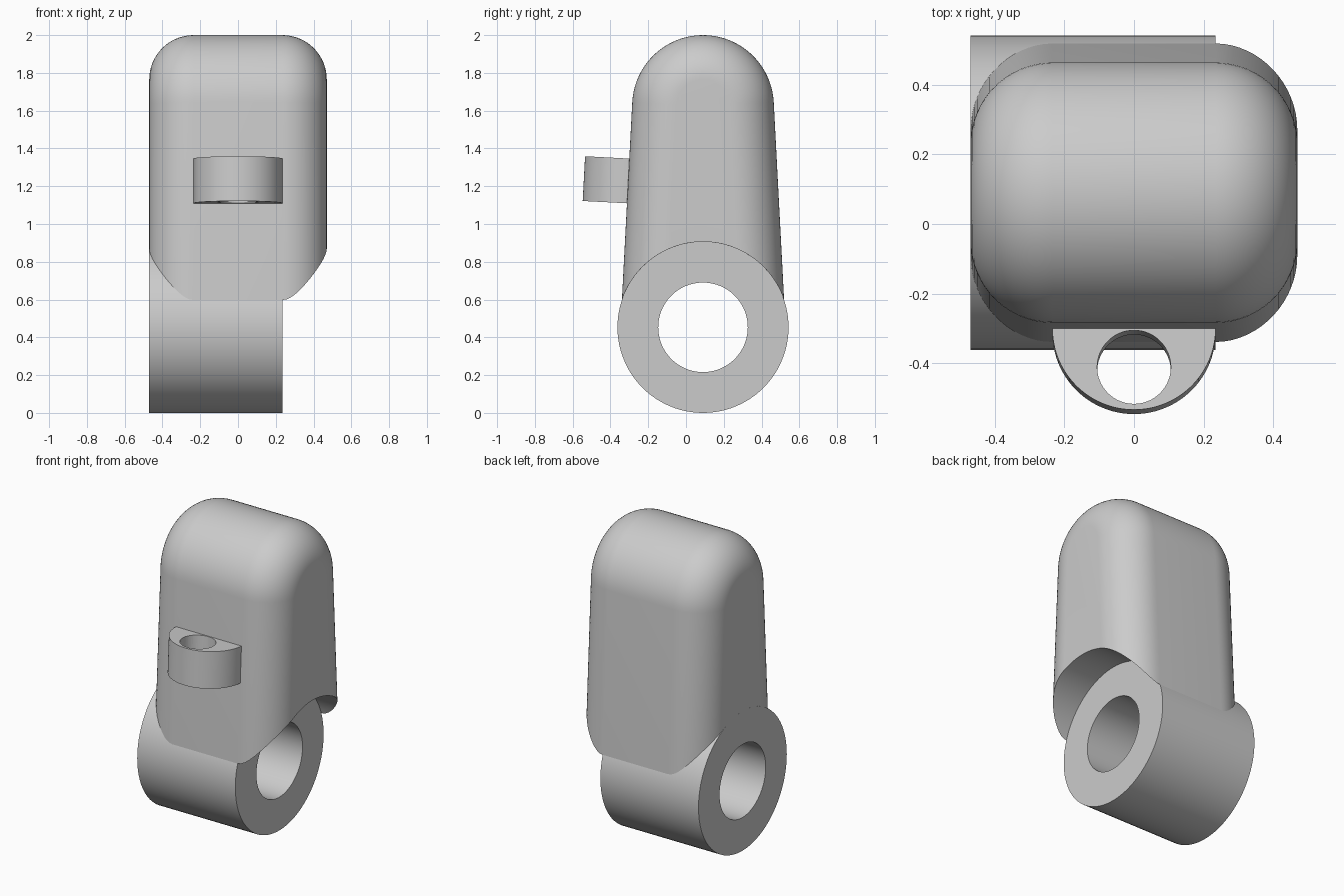
import bpy, bmesh
from math import sin, cos, tan, asin, sqrt, pi, radians
from mathutils import Matrix

cube = bpy.data.objects.get("Cube")
if cube:
    bpy.data.objects.remove(cube, do_unlink=True)

grey = bpy.data.materials.new("light grey")
grey.use_nodes = True
colour = (0.6, 0.6, 0.6, 1)
grey.diffuse_color = colour
grey.node_tree.nodes["Principled BSDF"].inputs["Base Color"].default_value = colour

AXIS_Y, AXIS_Z = 0.09, 0.453      # barrel axis
BARREL_R, BORE_R = 0.453, 0.237
HALF_X, FILLET = 0.47, 0.235
DOME_R, DOME_Z = 0.375, 1.625
DRAFT = radians(3)


def make(name, bm):
    bmesh.ops.recalc_face_normals(bm, faces=bm.faces[:])
    mesh = bpy.data.meshes.new(name)
    bm.to_mesh(mesh)
    bm.free()
    mesh.materials.append(grey)
    ob = bpy.data.objects.new(name, mesh)
    bpy.context.collection.objects.link(ob)
    return ob


def smooth(ob):
    bpy.ops.object.select_all(action='DESELECT')
    ob.select_set(True)
    bpy.context.view_layer.objects.active = ob
    bpy.ops.object.shade_smooth_by_angle(angle=radians(30))


def loft(bm, loops, closed=False):
    pairs = list(zip(loops, loops[1:] + loops[:1]))
    for a, b in pairs if closed else pairs[:-1]:
        for i in range(len(a)):
            j = (i + 1) % len(a)
            bm.faces.new((a[i], a[j], b[j], b[i]))


def circle(bm, x, r, n=96):
    return [bm.verts.new((x, AXIS_Y + r * cos(2 * pi * i / n),
                          AXIS_Z + r * sin(2 * pi * i / n))) for i in range(n)]


# Barrel: a thick tube along x
bm = bmesh.new()
x0, x1 = -HALF_X, FILLET
loft(bm, [circle(bm, x0, BARREL_R), circle(bm, x1, BARREL_R),
          circle(bm, x1, BORE_R), circle(bm, x0, BORE_R)], closed=True)
smooth(make("barrel", bm))


# Body: drafted, domed section with an arched underside, shrunk toward each end
def section(bm, x, inset):
    r = DOME_R - inset
    z = 0.7
    for _ in range(20):           # where the drafted wall meets the barrel
        w = (r + (DOME_Z - z) * sin(DRAFT)) / cos(DRAFT)
        z = AXIS_Z + sqrt(BARREL_R ** 2 - w ** 2)
    half = asin(w / BARREL_R)
    pts = []
    n = 40
    for i in range(n + 1):        # dome
        a = DRAFT + (pi - 2 * DRAFT) * i / n
        pts.append((r * cos(a), DOME_Z + r * sin(a)))
    for i in range(n + 1):        # arch
        a = -half + 2 * half * i / n
        pts.append((BARREL_R * sin(a), AXIS_Z + BARREL_R * cos(a)))
    return [bm.verts.new((x, AXIS_Y + y, z)) for y, z in pts]


bm = bmesh.new()
steps = 16
angles = [pi / 2 * i / steps for i in range(steps + 1)]
right = [(HALF_X - FILLET + FILLET * sin(a), FILLET * (1 - cos(a))) for a in angles]
stations = [(-x, d) for x, d in reversed(right)] + right
loops = [section(bm, x, d) for x, d in stations]
loft(bm, loops)
for end in (loops[0], loops[-1]):
    bm.faces.new(end)
smooth(make("body", bm))

# Lug: half-disc set square to the drafted front wall
LUG_R, LUG_H = 0.235, 0.237
place = Matrix.Translation((0, -0.306, 1.228)) @ Matrix.Rotation(-DRAFT, 4, 'X')
bm = bmesh.new()
outline = [(-LUG_R, 0.03)]
outline += [(-LUG_R * cos(pi * i / 48), -LUG_R * sin(pi * i / 48)) for i in range(49)]
outline += [(LUG_R, 0.03)]
rings = [[bm.verts.new((x, y, z)) for x, y in outline] for z in (-LUG_H / 2, LUG_H / 2)]
loft(bm, rings)
for ring in rings:
    bm.faces.new(ring)
lug = make("lug", bm)
lug.matrix_world = place

# Lug hole
bm = bmesh.new()
bmesh.ops.create_cone(bm, cap_ends=True, segments=64, radius1=0.106, radius2=0.106,
                      depth=0.6, matrix=Matrix.Translation((0, -0.112, 0)))
cutter = make("lug_hole_cutter", bm)
cutter.matrix_world = place
cutter.hide_render = True
cutter.hide_set(True)
cut = lug.modifiers.new("hole", 'BOOLEAN')
cut.operation = 'DIFFERENCE'
cut.solver = 'EXACT'
cut.object = cutter
smooth(lug)
